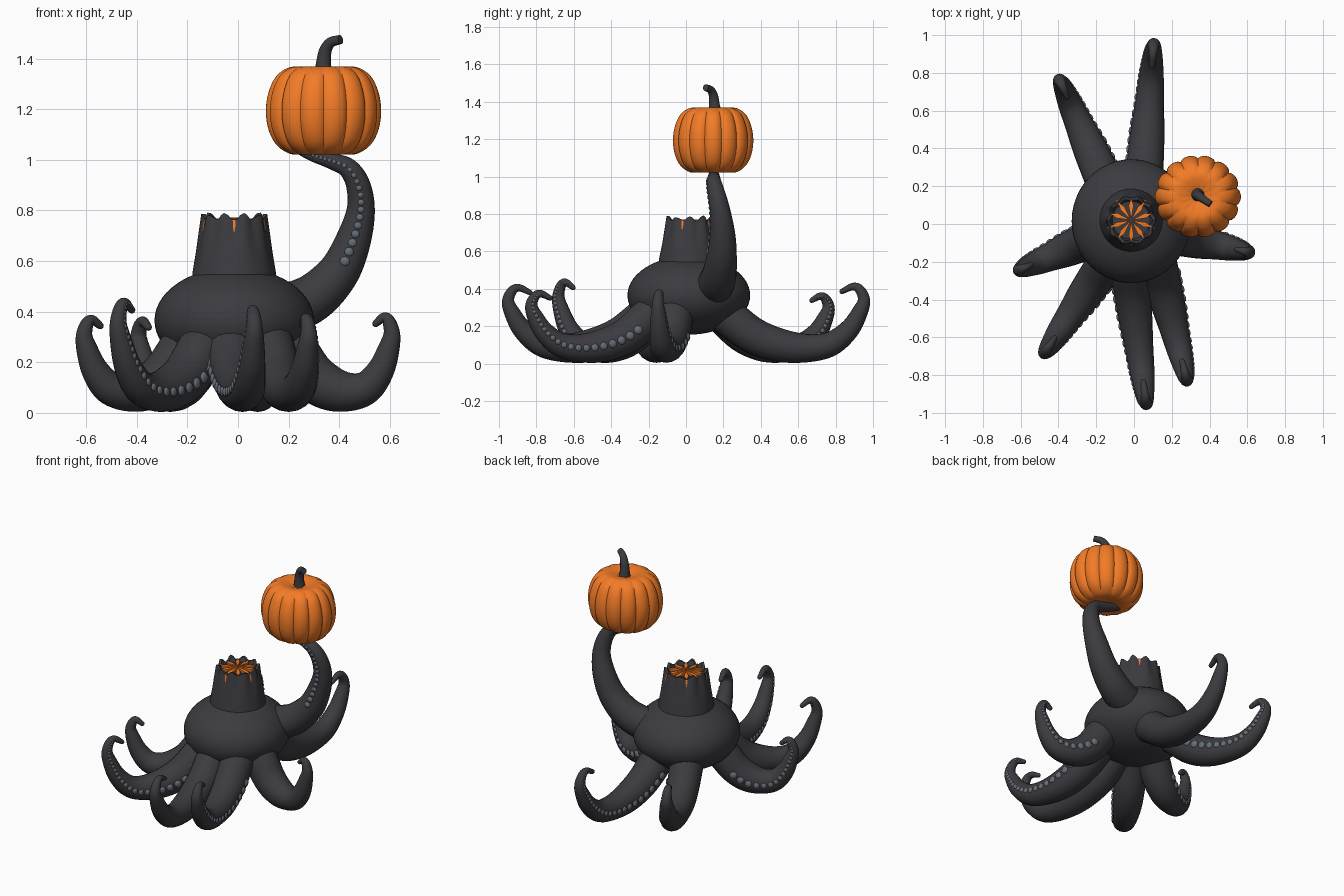
import bpy, bmesh, math
from mathutils import Vector, Matrix

if "Cube" in bpy.data.objects:
    bpy.data.objects.remove(bpy.data.objects["Cube"])

def material(name, rgb):
    m = bpy.data.materials.new(name)
    m.diffuse_color = (*rgb, 1)
    m.use_nodes = True
    m.node_tree.nodes["Principled BSDF"].inputs["Base Color"].default_value = m.diffuse_color
    return m

DARK = material("charcoal", (0.045, 0.043, 0.05))
ORANGE = material("orange", (0.9, 0.2, 0.02))
GREY = material("sucker_grey", (0.13, 0.15, 0.18))

def finish(name, bm, mat, angle=40):
    bmesh.ops.recalc_face_normals(bm, faces=bm.faces)
    me = bpy.data.meshes.new(name)
    bm.to_mesh(me)
    bm.free()
    ob = bpy.data.objects.new(name, me)
    bpy.context.collection.objects.link(ob)
    me.materials.append(mat)
    bpy.ops.object.select_all(action='DESELECT')
    ob.select_set(True)
    bpy.context.view_layer.objects.active = ob
    bpy.ops.object.shade_smooth_by_angle(angle=math.radians(angle))
    return ob

def skin(name, rings, mat, angle=40):
    """Join a list of closed rings into a capped surface."""
    bm = bmesh.new()
    vs = [[bm.verts.new(p) for p in r] for r in rings]
    n = len(vs[0])
    for a, b in zip(vs, vs[1:]):
        for i in range(n):
            bm.faces.new((a[i], a[(i+1) % n], b[(i+1) % n], b[i]))
    for end, ring in ((vs[0], rings[0]), (vs[-1], rings[-1])):
        c = bm.verts.new(sum((Vector(p) for p in ring), Vector()) / n)
        for i in range(n):
            bm.faces.new((end[i], end[(i+1) % n], c))
    return finish(name, bm, mat, angle)

def spline(keys, steps=6):
    """Catmull-Rom through tuples of any length."""
    k = [Vector(p) for p in keys]
    k = [2*k[0]-k[1]] + k + [2*k[-1]-k[-2]]
    out = []
    for i in range(1, len(k)-2):
        a, b, c, d = k[i-1:i+3]
        for s in range(steps):
            t = s/steps
            out.append(0.5*(2*b + (c-a)*t + (2*a-5*b+4*c-d)*t*t + (3*b-a-3*c+d)*t**3))
    return out + [k[-2]]

def tube(name, keys, side, mat, seg=20, round_tip=True):
    """Tapered tube through (x, y, z, radius); returns samples (point, tangent, side, radius)."""
    pts = spline(keys)
    P = [Vector(p[:3]) for p in pts]
    rings, samples = [], []
    for i, p in enumerate(P):
        t = (P[min(i+1, len(P)-1)] - P[max(i-1, 0)]).normalized()
        s = (side - t*side.dot(t)).normalized()
        samples.append((p, t, s, pts[i][3]))
    def ring(p, t, s, r):
        n = t.cross(s)
        return [p + r*(math.cos(a)*s + math.sin(a)*n)
                for a in (2*math.pi*j/seg for j in range(seg))]
    rings = [ring(*q) for q in samples]
    if round_tip:
        p, t, s, r = samples[-1]
        rings += [ring(p + t*r*math.sin(a), t, s, r*math.cos(a)) for a in (0.5, 1.0, 1.35)]
    skin(name, rings, mat, 60)
    return samples

def suckers(name, samples, sign, skip):
    """Row of shrinking discs along one flank."""
    bm = bmesh.new()
    nxt, dist = 0, 0
    for i in range(1, len(samples)):
        p0, p1 = samples[i-1][0], samples[i][0]
        L = (p1-p0).length
        while nxt <= dist + L:
            f = (nxt-dist)/L
            p, (_, t, s, r) = p0.lerp(p1, f), samples[i]
            r = samples[i-1][3]*(1-f) + r*f
            d = s*sign
            rot = Matrix((t, d.cross(t), d)).transposed().to_4x4()
            size = 0.25*r
            if nxt >= skip:
                bmesh.ops.create_uvsphere(bm, u_segments=10, v_segments=6, radius=1,
                    matrix=Matrix.Translation(p + d*r*0.97) @ rot
                    @ Matrix.Diagonal((size, size, size*0.5, 1)))
            nxt += size*2.1 + 0.002
        dist += L
    finish(name, bm, GREY)

# Body: flattened ball
C = Vector((-0.015, 0.015, 0.365))
bm = bmesh.new()
bmesh.ops.create_uvsphere(bm, u_segments=48, v_segments=28, radius=1,
    matrix=Matrix.Translation(C) @ Matrix.Diagonal((0.315, 0.328, 0.21, 1)))
finish("body", bm, DARK)

# Seven ground tentacles: one shared side profile (fraction out, height, radius)
PROFILE = [(-.12, .30, .10), (0, .265, .102), (.2, .155, .097), (.39, .10, .09), (.59, .083, .076),
           (.76, .105, .066), (.89, .18, .054), (.965, .27, .043), (.995, .335, .033),
           (.965, .39, .026), (.915, .405, .02), (.84, .38, .014)]
# start xy, outer xy, height scale, sucker flank
LEGS = {"back_left": ((-.14, .19), (-.395, .765), .86, -1),
        "back": ((.05, .2), (.105, .955), 1.02, 1),
        "left": ((-.2, -.07), (-.61, -.245), .88, -1),
        "front_left": ((-.13, -.18), (-.475, -.685), 1.09, 1),
        "front": ((-.03, -.2), (.065, -.955), 1, -1),
        "front_right": ((.12, -.18), (.28, -.83), .9, 1),
        "right": ((.2, -.06), (.61, -.15), .91, 1)}
for name, (a, b, h, sign) in LEGS.items():
    a, b = Vector((*a, 0)), Vector((*b, 0))
    side = Vector((0, 0, 1)).cross((b-a).normalized())
    keys = []
    for i, (f, z, r) in enumerate(PROFILE):
        p = a.lerp(b, f)
        z = .083 + (z-.083)*h if i > 4 else z
        keys.append((p.x, p.y, z, r))
    sm = tube(name + "_tentacle", keys, side, DARK)
    suckers(name + "_suckers", sm, sign, 0.2)

# Raised tentacle carrying the pumpkin
ARM = [(.14, .14, .41, .10), (.22, .155, .42, .10), (.31, .175, .465, .094), (.40, .19, .56, .082),
       (.455, .195, .68, .07), (.485, .185, .80, .056), (.475, .165, .90, .048),
       (.435, .15, .967, .04), (.37, .15, .995, .032), (.29, .15, 1.02, .024), (.23, .15, 1.045, .016)]
sm = tube("raised_tentacle", ARM, Vector((0, 1, 0)), DARK)
suckers("raised_suckers", sm, -1, 0.33)

# Pumpkin: ribbed shell with dimpled top and bottom
PC = Vector((.338, .145, 1.193))
PROF = spline([(.03, .155), (.075, .17), (.13, .174), (.185, .14), (.217, .075), (.228, 0),
               (.217, -.075), (.185, -.135), (.13, -.17), (.075, -.168), (.03, -.155)], 4)
rings = []
for r, z in PROF:
    ring = []
    for j in range(112):
        a = 2*math.pi*j/112
        rr = r*(0.925 + 0.075*abs(math.sin(7*a + math.pi/2))**0.6)
        ring.append(PC + Vector((rr*math.cos(a), rr*.96*math.sin(a), z)))
    rings.append(ring)
skin("pumpkin", rings, ORANGE, 50)

# Pumpkin stalk
tube("pumpkin_stalk", [(.338, .155, 1.34, .036), (.338, .152, 1.385, .029), (.345, .147, 1.43, .025),
     (.365, .132, 1.463, .021), (.405, .105, 1.476, .018)], Vector((.6, .8, 0)), DARK, 14, False)

# Neck: fluted stump with a ragged rim and a sunken floor
NC = Vector((-.015, .02, 0))
def neck_ring(r, z, flute=0, jag=0):
    out = []
    for j in range(60):
        a = 2*math.pi*j/60
        w = math.cos(10*a)
        rr = r*(1 + flute*w)
        out.append(NC + Vector((rr*math.cos(a), rr*math.sin(a), z + jag*w*(1 + .4*math.sin(3*a)))))
    return out
skin("neck", [neck_ring(.17, .50), neck_ring(.164, .56), neck_ring(.149, .64, .012),
     neck_ring(.137, .71, .03), neck_ring(.124, .775, .05, .012),
     neck_ring(.108, .773, .05, .012), neck_ring(.10, .753)], DARK, 35)

# Glowing cracks: star of wedges on top, slits down the flank
bm = bmesh.new()
for k in range(10):
    a = math.pi*(k + .5)/5
    def at(r, da, z):
        return bm.verts.new(NC + Vector((r*math.cos(a+da), r*math.sin(a+da), z)))
    top = [at(.004, 0, .772), at(.08, -.17, .768), at(.116, 0, .766), at(.08, .17, .768)]
    low = [at(.004, 0, .745), at(.08, -.17, .745), at(.116, 0, .745), at(.08, .17, .745)]
    bm.faces.new(top)
    for i in range(4):
        bm.faces.new((top[i], top[(i+1) % 4], low[(i+1) % 4], low[i]))
    if k % 2:
        bm.faces.new((at(.123, -.05, .765), at(.139, 0, .67), at(.123, .05, .765)))
finish("neck_cracks", bm, ORANGE, 20)
